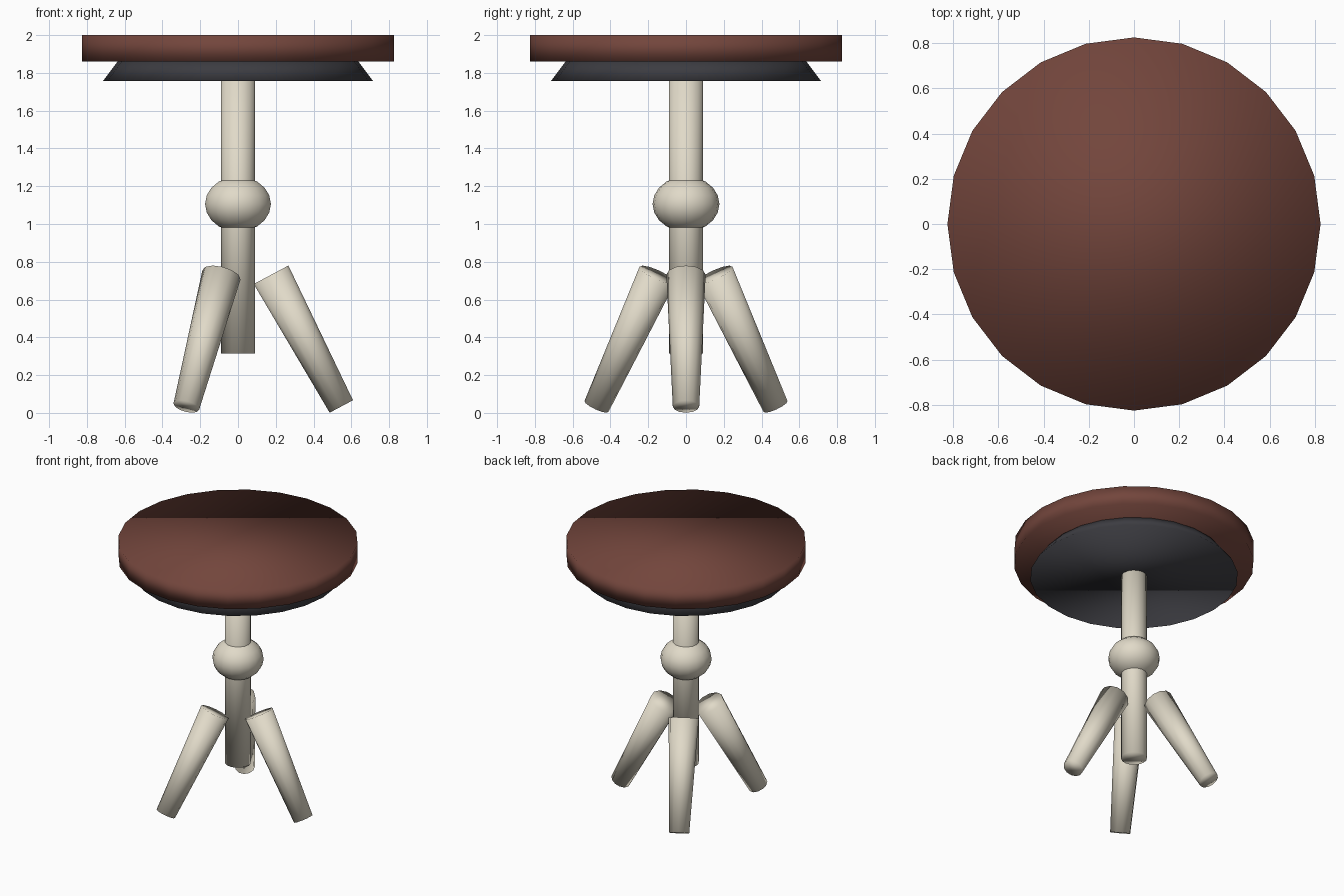
import bpy, bmesh, math
from mathutils import Matrix, Vector

if "Cube" in bpy.data.objects:
    bpy.data.objects.remove(bpy.data.objects["Cube"])


def material(name, rgb):
    mat = bpy.data.materials.new(name)
    mat.diffuse_color = (*rgb, 1)
    mat.use_nodes = True
    mat.node_tree.nodes["Principled BSDF"].inputs["Base Color"].default_value = mat.diffuse_color
    return mat


WOOD = material("red_brown", (0.17, 0.06, 0.045))
DARK = material("charcoal", (0.045, 0.045, 0.053))
CREAM = material("cream", (0.75, 0.70, 0.58))


def finish(bm, name, mat):
    """Turn a bmesh into a fully smooth-shaded object."""
    bmesh.ops.recalc_face_normals(bm, faces=bm.faces)
    for f in bm.faces:
        f.smooth = True
    mesh = bpy.data.meshes.new(name)
    bm.to_mesh(mesh)
    bm.free()
    mesh.materials.append(mat)
    obj = bpy.data.objects.new(name, mesh)
    bpy.context.collection.objects.link(obj)
    return obj


def rod(name, bottom, top, r_bottom, r_top, sides, mat):
    """Capped, tapered cylinder; first corner lies in the x-z plane."""
    a, b = Vector(bottom), Vector(top)
    axis = (b - a).normalized()
    side = Vector((0, 0, 1)).cross(axis)
    v = side.normalized() if side.length > 1e-6 else Vector((0, 1, 0))
    u = v.cross(axis)
    bm = bmesh.new()
    rings = []
    for centre, r in ((a, r_bottom), (b, r_top)):
        angles = [2 * math.pi * i / sides for i in range(sides)]
        rings.append([bm.verts.new(centre + r * (math.cos(t) * u + math.sin(t) * v))
                      for t in angles])
    for i in range(sides):
        j = (i + 1) % sides
        bm.faces.new((rings[0][i], rings[0][j], rings[1][j], rings[1][i]))
    bm.faces.new(rings[0][::-1])
    bm.faces.new(rings[1])
    return finish(bm, name, mat)


# Round seat and the flared plate beneath it
rod("seat", (0, 0, 1.86), (0, 0, 2.0), 0.825, 0.825, 24, WOOD)
rod("seat_plate", (0, 0, 1.757), (0, 0, 1.87), 0.715, 0.63, 24, DARK)

# Central column
rod("column", (0, 0, 0.315), (0, 0, 1.80), 0.089, 0.089, 16, CREAM)

# Flattened ball on the column
bm = bmesh.new()
bmesh.ops.create_uvsphere(bm, u_segments=18, v_segments=10, radius=1)
bm.transform(Matrix.Translation((0, 0, 1.106)) @ Matrix.Diagonal((0.177, 0.177, 0.146, 1)))
finish(bm, "column_ball", CREAM)

# Three splayed legs, thinner at the foot
for i, name in enumerate(("right_leg", "back_left_leg", "front_left_leg")):
    t = math.radians(120 * i)
    c, s = math.cos(t), math.sin(t)
    rod(name, (0.547 * c, 0.547 * s, 0.034), (0.175 * c, 0.175 * s, 0.731),
        0.07, 0.104, 12, CREAM)
